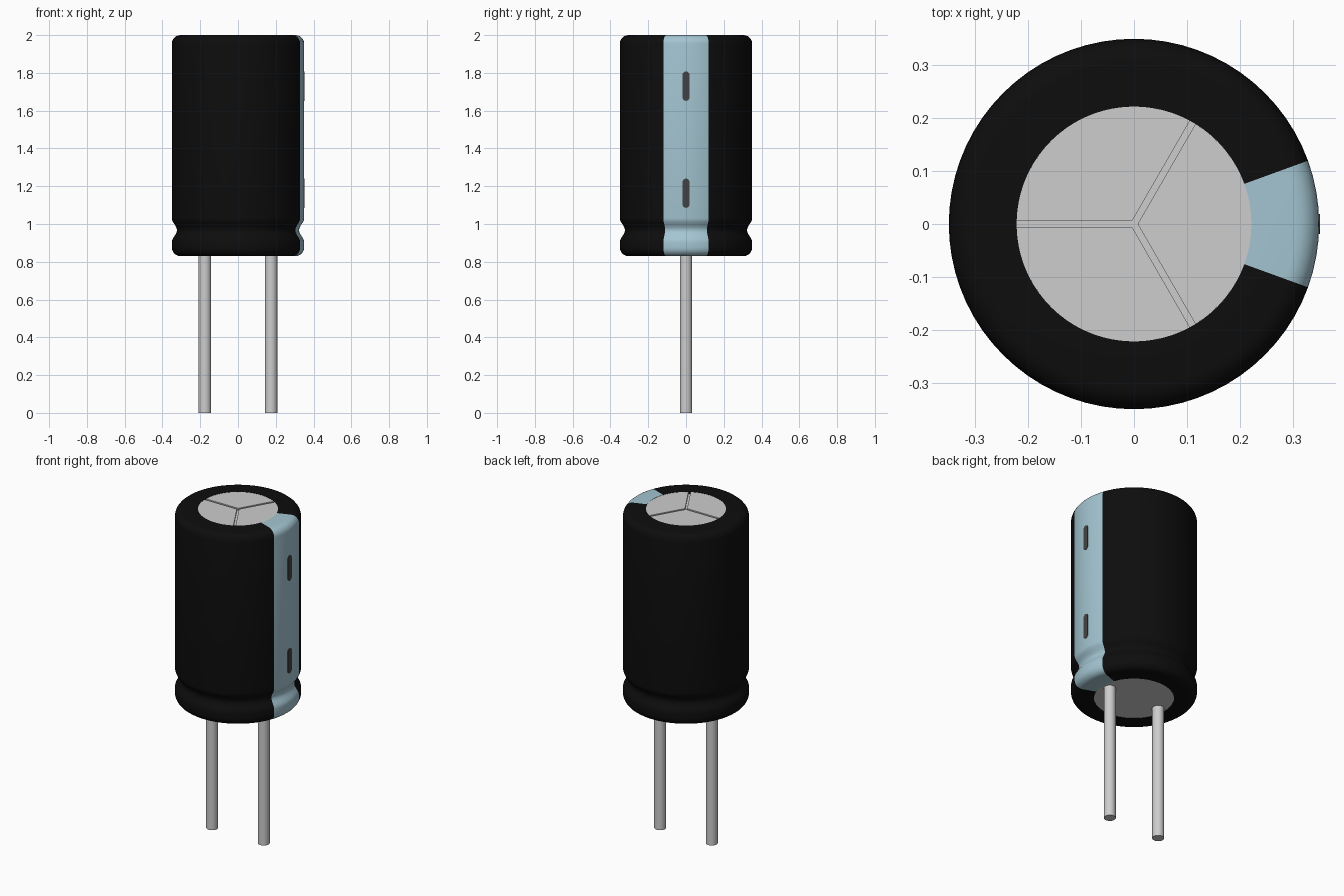
import bpy, bmesh, math
from math import sin, cos, radians, pi

if "Cube" in bpy.data.objects:
    bpy.data.objects.remove(bpy.data.objects["Cube"], do_unlink=True)

R, TOP, BOTTOM = 0.35, 2.0, 0.83      # can radius and height range
CAP_R = 0.222                         # exposed metal disc radius
SEGMENTS = 72


def make_material(name, rgb, roughness=0.5):
    m = bpy.data.materials.new(name)
    m.use_nodes = True
    m.diffuse_color = (*rgb, 1)
    bsdf = m.node_tree.nodes["Principled BSDF"]
    bsdf.inputs["Base Color"].default_value = (*rgb, 1)
    bsdf.inputs["Roughness"].default_value = roughness
    return m


black = make_material("black sleeve", (0.004, 0.004, 0.004))
blue = make_material("pale blue stripe", (0.37, 0.56, 0.64))
silver = make_material("silver metal", (0.61, 0.61, 0.61))
grey = make_material("dark grey mark", (0.055, 0.055, 0.055))


def finish(name, bm, materials, smooth=True):
    bmesh.ops.recalc_face_normals(bm, faces=bm.faces)
    mesh = bpy.data.meshes.new(name)
    bm.to_mesh(mesh)
    bm.free()
    ob = bpy.data.objects.new(name, mesh)
    bpy.context.collection.objects.link(ob)
    for m in materials:
        mesh.materials.append(m)
    if smooth:
        bpy.ops.object.select_all(action='DESELECT')
        ob.select_set(True)
        bpy.context.view_layer.objects.active = ob
        bpy.ops.object.shade_smooth_by_angle(angle=radians(35))
    return ob


def add_prism(bm, points, offset):
    """Extrude a closed outline of 3D points along an offset."""
    a = [bm.verts.new(p) for p in points]
    b = [bm.verts.new([c + d for c, d in zip(p, offset)]) for p in points]
    bm.faces.new(a)
    bm.faces.new(b)
    for i in range(len(a)):
        j = (i + 1) % len(a)
        bm.faces.new((a[i], a[j], b[j], b[i]))


def circle(cx, r, z, n):
    return [(cx + r * cos(2 * pi * i / n), r * sin(2 * pi * i / n), z) for i in range(n)]


def arc(cr, cz, rad, start, end, n=6):
    """Fillet points in the (radius, height) plane."""
    return [(cr + rad * cos(radians(start + (end - start) * i / n)),
             cz + rad * sin(radians(start + (end - start) * i / n))) for i in range(n + 1)]


# Sleeve: lathe profile with rounded rims and a crimped groove
F = 0.045
groove = [(R - 0.0135 * (1 - cos(2 * pi * i / 12)), 0.905 + 0.125 * i / 12) for i in range(13)]
profile = ([(CAP_R, BOTTOM + 0.006), (CAP_R, BOTTOM)]
           + arc(R - F, BOTTOM + F, F, -90, 0)
           + groove
           + arc(R - F, TOP - F, F, 0, 90)
           + [(CAP_R, TOP), (CAP_R, TOP - 0.018)])
bm = bmesh.new()
rings = [[bm.verts.new((r * cos(2 * pi * i / SEGMENTS), r * sin(2 * pi * i / SEGMENTS), z))
          for i in range(SEGMENTS)] for r, z in profile]
for lower, upper in zip(rings, rings[1:]):
    for i in range(SEGMENTS):
        j = (i + 1) % SEGMENTS
        f = bm.faces.new((lower[i], lower[j], upper[j], upper[i]))
        c = f.calc_center_median()
        # Stripe covers 20 degrees either side of +x
        f.material_index = int(abs(math.atan2(c.y, c.x)) < radians(20))
finish("sleeve", bm, [black, blue])

# Base disc
bm = bmesh.new()
add_prism(bm, circle(0, CAP_R, BOTTOM + 0.002, SEGMENTS), (0, 0, 0.02))
finish("base_disc", bm, [silver])

# Top vent: floor disc with three raised sectors leaving a Y-shaped score
bm = bmesh.new()
add_prism(bm, circle(0, CAP_R, TOP - 0.03, SEGMENTS), (0, 0, 0.018))
finish("vent_floor", bm, [silver])

HALF = 0.006
bm = bmesh.new()
trim = math.asin(HALF / CAP_R)
for start in (60, 180, 300):
    a0, a1 = radians(start) + trim, radians(start + 120) - trim
    mid = radians(start + 60)
    apex = HALF / sin(radians(60))
    outline = [(apex * cos(mid), apex * sin(mid), TOP - 0.014)]
    outline += [(CAP_R * cos(a0 + (a1 - a0) * i / 24),
                 CAP_R * sin(a0 + (a1 - a0) * i / 24), TOP - 0.014) for i in range(25)]
    add_prism(bm, outline, (0, 0, 0.013))
finish("vent_sectors", bm, [silver], smooth=False)

# Wire leads
for name, x in (("left_lead", 0.175), ("right_lead", -0.175)):
    bm = bmesh.new()
    add_prism(bm, circle(x, 0.033, 0, 32), (0, 0, BOTTOM + 0.01))
    finish(name, bm, [silver])

# Polarity dashes on the stripe, with rounded ends
for name, zc in (("upper_dash", 1.73), ("lower_dash", 1.163)):
    w, half_len = 0.019, 0.078
    outline = []
    for side, base in ((1, 0), (-1, 180)):
        for k in range(7):
            a = radians(base + 30 * k)
            outline.append((R - 0.002, w * cos(a), zc + side * (half_len - w) + w * sin(a)))
    bm = bmesh.new()
    add_prism(bm, outline, (0.0035, 0, 0))
    finish(name, bm, [grey], smooth=False)
